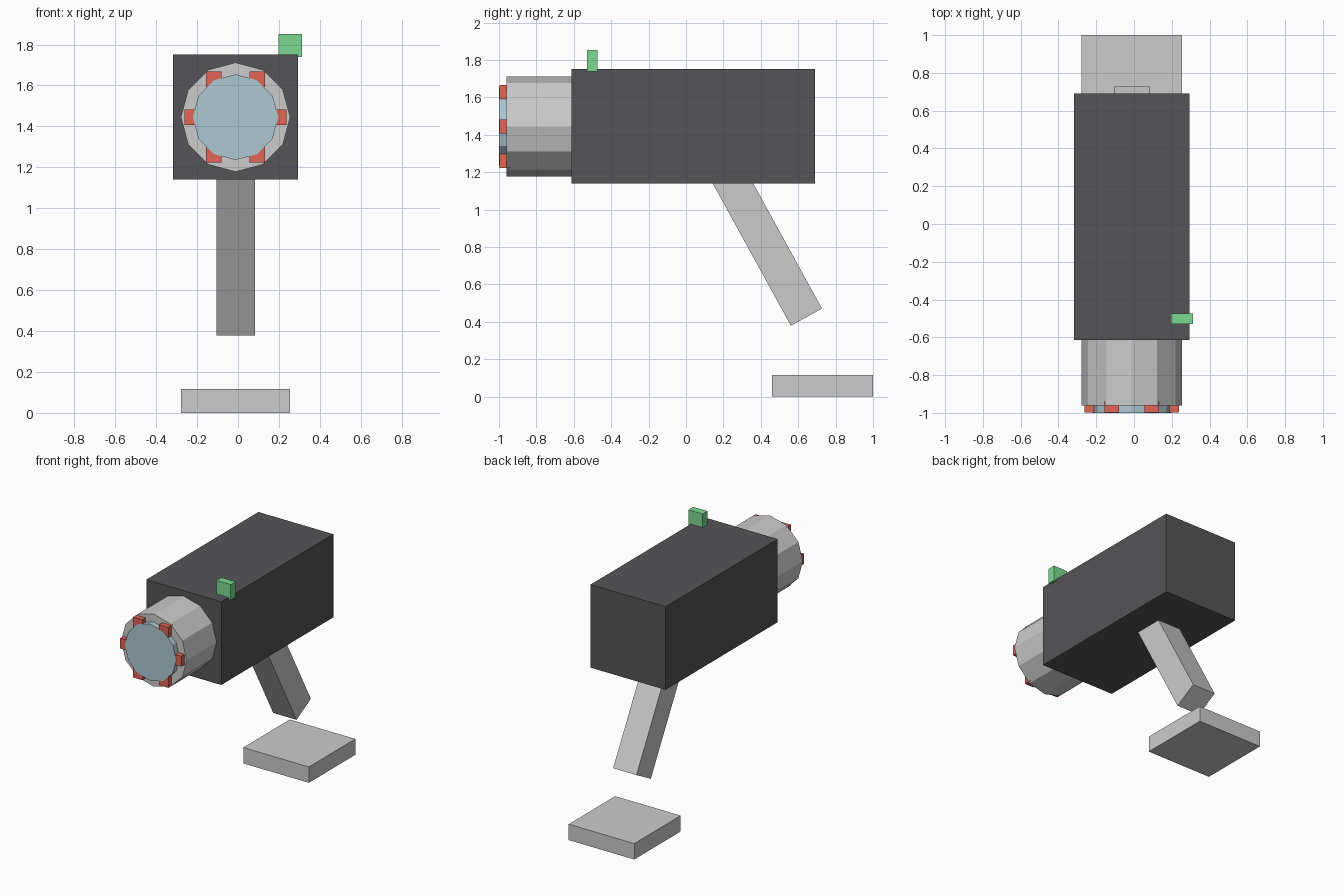
import bpy, math
from mathutils import Matrix, Vector

if "Cube" in bpy.data.objects:
    bpy.data.objects.remove(bpy.data.objects["Cube"])

CX, CZ = -0.012, 1.445   # optical axis


def material(name, rgb):
    m = bpy.data.materials.new(name)
    m.diffuse_color = (*rgb, 1)
    m.use_nodes = True
    m.node_tree.nodes["Principled BSDF"].inputs["Base Color"].default_value = m.diffuse_color
    return m


def box(name, lo, hi, mat=None):
    lo, hi = Vector(lo), Vector(hi)
    bpy.ops.mesh.primitive_cube_add(size=1, location=(lo + hi) / 2)
    ob = bpy.context.object
    ob.name = name
    ob.data.transform(Matrix.Diagonal((*(hi - lo), 1)))
    if mat:
        ob.data.materials.append(mat)
    return ob


def tube(name, radius, y0, y1, mat=None):
    # 12-sided cylinder along y, with corners on the axes
    bpy.ops.mesh.primitive_cylinder_add(
        vertices=12, radius=radius, depth=y1 - y0,
        location=(CX, (y0 + y1) / 2, CZ), rotation=(math.pi / 2, 0, 0))
    ob = bpy.context.object
    ob.name = name
    if mat:
        ob.data.materials.append(mat)
    return ob


dark = material("dark_casing", (0.09, 0.09, 0.095))
glass = material("lens_glass", (0.42, 0.58, 0.65))
red = material("red_led", (0.75, 0.13, 0.09))
green = material("green_light", (0.2, 0.7, 0.28))

# Camera housing, barrel and lens
box("housing", (-0.317, -0.613, 1.14), (0.293, 0.69, 1.752), dark)
tube("barrel", 0.267, -0.96, -0.60)
tube("lens", 0.209, -1.0, -0.94, glass)

# Ring of six upright LEDs around the lens
for i in range(6):
    a = i * math.pi / 3
    x, z, h = CX + 0.211 * math.cos(a), CZ + 0.213 * math.sin(a), 0.038
    box(f"led_{i + 1}", (x - h, -0.998, z - h), (x + h, -0.94, z + h), red)

# Status light on the top edge
box("status_light", (0.197, -0.53, 1.738), (0.312, -0.474, 1.852), green)

# Slanted mounting arm, running up into the housing
length = 1.0
arm = box("mount_arm", (-0.095, -0.095, 0), (0.095, 0.095, length))
arm.data.transform(Matrix.Translation((0, 0, length / 2)))
arm.location = (-0.011, 0.644, 0.425)
arm.rotation_euler.x = math.radians(28.8)

# Base plate
box("base_plate", (-0.279, 0.46, 0), (0.255, 1.0, 0.117))
